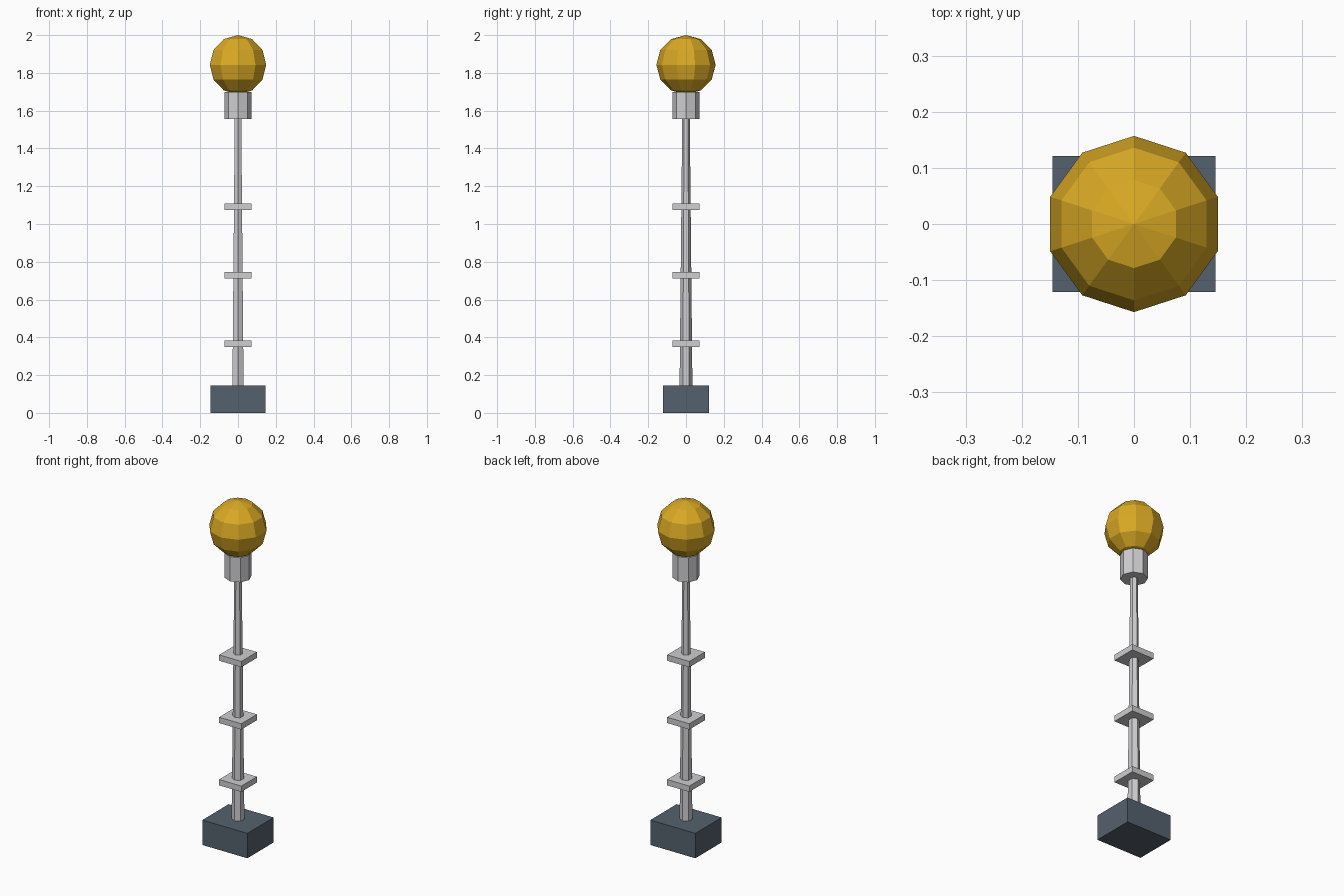
import bpy, bmesh, math

if "Cube" in bpy.data.objects:
    bpy.data.objects.remove(bpy.data.objects["Cube"])


def material(name, rgb):
    m = bpy.data.materials.new(name)
    m.diffuse_color = (*rgb, 1.0)
    m.use_nodes = True
    m.node_tree.nodes["Principled BSDF"].inputs["Base Color"].default_value = m.diffuse_color
    return m


gold = material("gold", (0.70, 0.40, 0.018))
silver = material("silver", (0.62, 0.62, 0.64))
slate = material("slate", (0.09, 0.12, 0.155))


def finish(bm, name, mat):
    bmesh.ops.recalc_face_normals(bm, faces=bm.faces)
    me = bpy.data.meshes.new(name)
    bm.to_mesh(me)
    bm.free()
    me.materials.append(mat)
    ob = bpy.data.objects.new(name, me)
    bpy.context.collection.objects.link(ob)
    return ob


def box(name, sx, sy, z0, z1, mat):
    bm = bmesh.new()
    bmesh.ops.create_cube(bm, size=1)
    for v in bm.verts:
        v.co.x *= sx
        v.co.y *= sy
        v.co.z = z1 if v.co.z > 0 else z0
    return finish(bm, name, mat)


def lathe(name, profile, sides, mat):
    """Stack of flat-sided rings (radius, z), first corner on +y; radius 0 is a tip."""
    bm = bmesh.new()
    rings = []
    for r, z in profile:
        n = sides if r > 0 else 1
        rings.append([bm.verts.new((r * math.sin(math.tau * i / sides),
                                    r * math.cos(math.tau * i / sides), z))
                      for i in range(n)])
    for a, b in zip(rings, rings[1:]):
        for i in range(sides):
            j = (i + 1) % sides
            corners = [a[i % len(a)], a[j % len(a)], b[j % len(b)], b[i % len(b)]]
            bm.faces.new(list(dict.fromkeys(corners)))
    for ring in (rings[0], rings[-1]):
        if len(ring) > 1:
            bm.faces.new(ring)
    return finish(bm, name, mat)


# Base block
box("base", 0.29, 0.242, 0.0, 0.145, slate)

# Tapered six-sided pole
lathe("pole", [(0.034, 0.145), (0.02, 1.555)], 6, silver)

# Square plates along the pole
for k in range(3):
    z = 0.365 + 0.363 * k
    box(f"plate_{k + 1}", 0.143, 0.143, z - 0.017, z + 0.017, silver)

# Eight-sided collar under the globe
lathe("collar", [(0.072, 1.555), (0.072, 1.698)], 8, silver)

# Faceted globe
R, CZ = 0.157, 1.843
globe = [(R * math.sin(math.pi * k / 6) if 0 < k < 6 else 0.0,
          CZ - R * math.cos(math.pi * k / 6)) for k in range(7)]
lathe("globe", globe, 10, gold)
